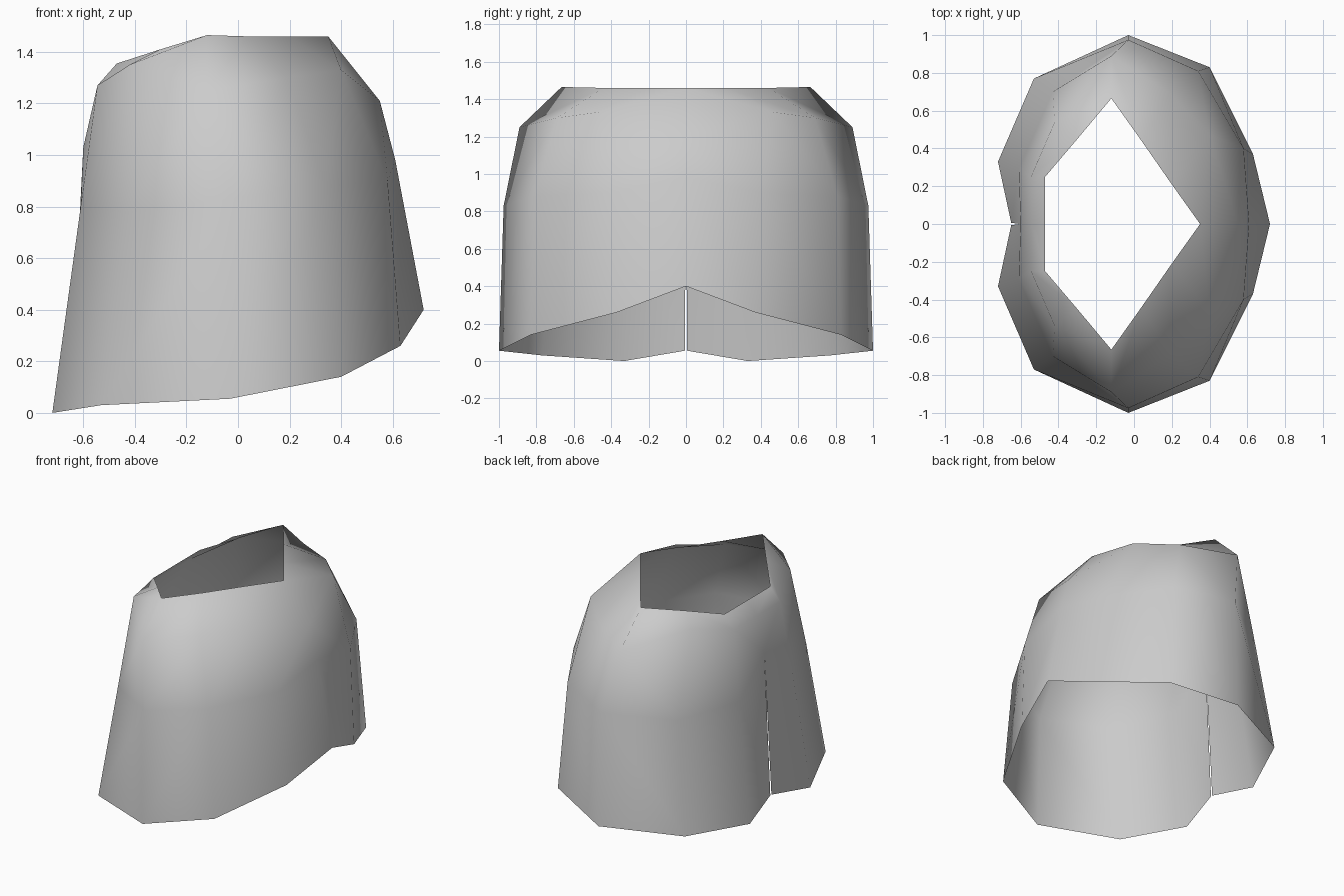
import bpy
import bmesh

# Remove the default cube
cube = bpy.data.objects.get("Cube")
if cube:
    bpy.data.objects.remove(cube, do_unlink=True)


def make_material(name, colour):
    mat = bpy.data.materials.new(name)
    mat.use_nodes = True
    mat.diffuse_color = colour
    mat.node_tree.nodes["Principled BSDF"].inputs["Base Color"].default_value = colour
    return mat


# Half outlines of the garment, each running from the +x centre line to the slit
neck_edge = [(.35, 0, 1.46), (.2, .21, 1.46), (.04, .44, 1.46), (-.12, .665, 1.465),
             (-.3, .45, 1.41), (-.47, .25, 1.355), (-.47, 0, 1.355)]
shoulder_line = [(.55, 0, 1.21), (.4, .47, 1.33), (.19, .69, 1.3), (-.12, .89, 1.25),
                 (-.42, .54, 1.35), (-.545, .25, 1.27), (-.545, 0, 1.27)]
chest_line = [(.61, 0, .98), (.58, .4, .9), (.34, .81, .88), (-.03, .975, .83),
              (-.43, .7, .78), (-.61, .29, .8), (-.6, 0, 1.03)]
hem = [(.72, 0, .4), (.63, .37, .26), (.4, .83, .14), (-.03, 1, .055),
       (-.53, .77, .03), (-.72, .33, 0), (-.65, .006, .055)]


def loft(bm, outlines):
    """Bridge successive open outlines with quads."""
    rows = [[bm.verts.new(point) for point in outline] for outline in outlines]
    for upper, lower in zip(rows, rows[1:]):
        for i in range(len(upper) - 1):
            bm.faces.new((upper[i], lower[i], lower[i + 1], upper[i + 1]))


# Open cloth shell, one half lofted from the outlines
mesh = bpy.data.meshes.new("garment_shell")
bm = bmesh.new()
loft(bm, [neck_edge, shoulder_line, chest_line, hem])
bm.to_mesh(mesh)
bm.free()
mesh.materials.append(make_material("plain_grey", (0.6, 0.6, 0.6, 1)))
mesh.shade_smooth()

shell = bpy.data.objects.new("garment_shell", mesh)
bpy.context.collection.objects.link(shell)

# Mirror across the centre line; the slit at the hem stays open
mirror = shell.modifiers.new("other_half", "MIRROR")
mirror.use_axis = (False, True, False)
mirror.use_mirror_merge = True
mirror.merge_threshold = 0.001
